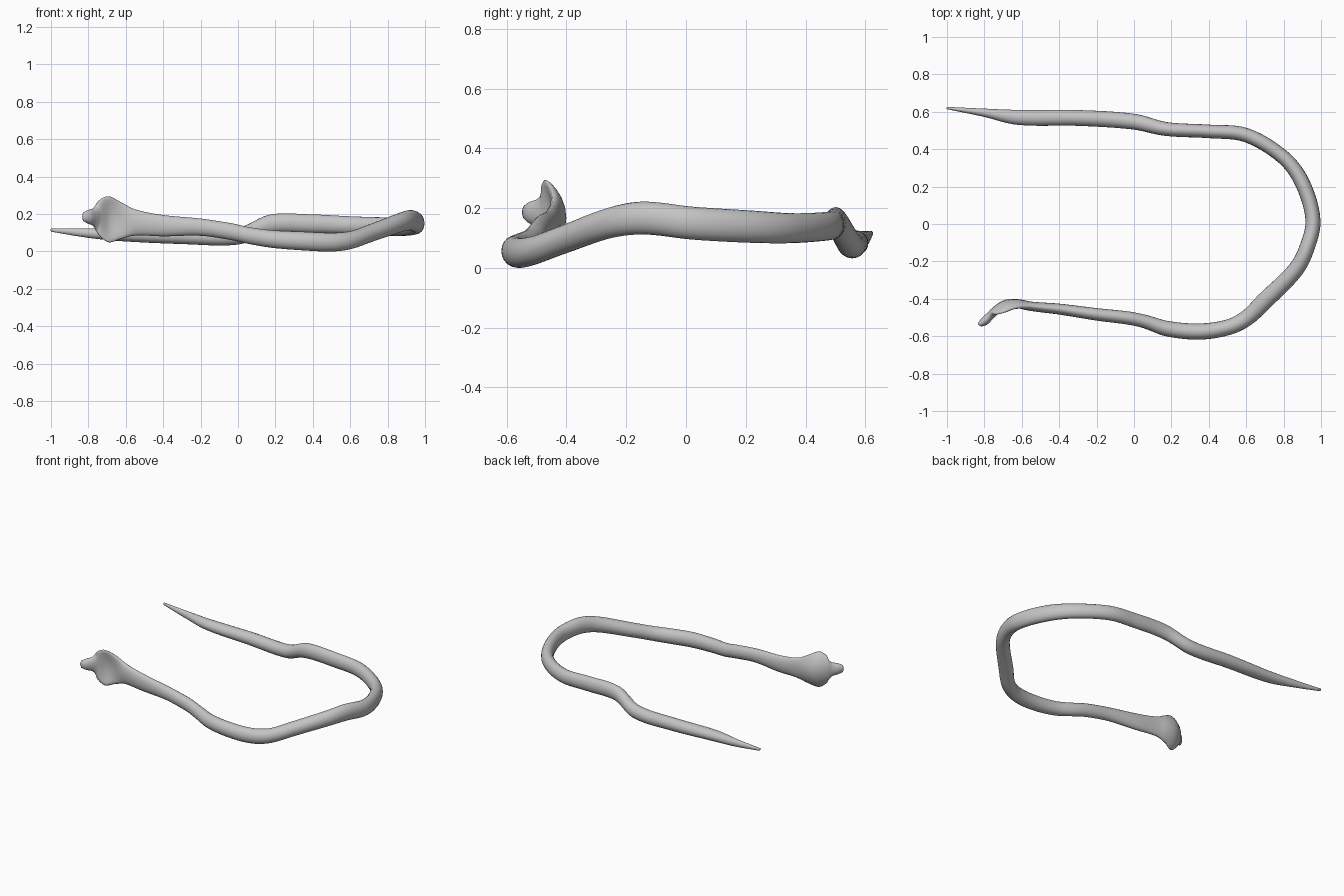
import bpy, bmesh, math
from mathutils import Vector

if "Cube" in bpy.data.objects:
    bpy.data.objects.remove(bpy.data.objects["Cube"])

SIDES, STEPS = 20, 6

# Stations from tail tip to snout: x, y, z, half width, half height
STATIONS = [
    (-1.0, .62, .115, .006, .009), (-.8, .595, .098, .022, .025),
    (-.62, .57, .090, .040, .035), (-.3, .567, .082, .042, .042),
    (0, .547, .082, .042, .045), (.17, .508, .147, .037, .050),
    (.4, .495, .148, .036, .050), (.6, .475, .140, .038, .048),
    (.8, .355, .133, .038, .050), (.9, .22, .138, .040, .054),
    (.957, .02, .150, .040, .055), (.92, -.14, .167, .041, .055),
    (.86, -.25, .152, .043, .052), (.7, -.41, .095, .046, .048),
    (.6, -.505, .060, .043, .048), (.5, -.553, .050, .042, .050),
    (.35, -.575, .056, .043, .050), (.18, -.56, .067, .041, .047),
    (.06, -.522, .085, .036, .045), (-.03, -.503, .105, .035, .045),
    (-.2, -.483, .130, .033, .046), (-.4, -.455, .138, .029, .057),
    (-.55, -.44, .155, .025, .070), (-.63, -.425, .166, .024, .100),
    (-.69, -.43, .172, .023, .123), (-.74, -.462, .180, .022, .096),
    (-.77, -.492, .184, .022, .050), (-.8, -.52, .185, .023, .037),
    (-.825, -.538, .186, .013, .024),
]


def smooth_path(rows):
    """Hermite curve through all stations, spaced by distance."""
    pts = [Vector(r) for r in rows]
    t = [0.0]
    for a, b in zip(pts, pts[1:]):
        t.append(t[-1] + (b - a).length)
    last = len(pts) - 1
    slopes = []
    for i in range(last + 1):
        a, b = max(i - 1, 0), min(i + 1, last)
        slopes.append((pts[b] - pts[a]) / (t[b] - t[a]))
    out = []
    for i in range(last):
        d = t[i + 1] - t[i]
        for k in range(STEPS):
            u = k / STEPS
            out.append(pts[i] * (2*u**3 - 3*u**2 + 1) + slopes[i] * d * (u**3 - 2*u**2 + u)
                       + pts[i + 1] * (3*u**2 - 2*u**3) + slopes[i + 1] * d * (u**3 - u**2))
    return out + [pts[-1]]


path = smooth_path(STATIONS)
bm = bmesh.new()
rings = []
for i, p in enumerate(path):
    d = path[min(i + 1, len(path) - 1)] - path[max(i - 1, 0)]
    side = Vector((d[1], -d[0], 0)).normalized()
    # The tall hood curls forward along its upper and lower edges
    curl = max(0, p[4] - .07) * .75 if p[0] < -.4 else 0
    ring = []
    for k in range(SIDES):
        a = math.tau * k / SIDES
        co = Vector(p[:3]) + side * p[3] * math.cos(a)
        co.z += p[4] * math.sin(a)
        co.y -= curl * math.sin(a) ** 2
        ring.append(bm.verts.new(co))
    rings.append(ring)

# Skin of the body
for a, b in zip(rings, rings[1:]):
    for k in range(SIDES):
        n = (k + 1) % SIDES
        bm.faces.new((a[k], a[n], b[n], b[k]))

# Rounded ends
for ring, q, x in ((rings[0], path[0], -.003), (rings[-1], path[-1], -.008)):
    tip = bm.verts.new((q[0] + x, q[1], q[2]))
    for k in range(SIDES):
        bm.faces.new((ring[k], ring[(k + 1) % SIDES], tip))
bmesh.ops.recalc_face_normals(bm, faces=bm.faces)
for f in bm.faces:
    f.smooth = True

mesh = bpy.data.meshes.new("snake_body")
bm.to_mesh(mesh)
bm.free()
grey = bpy.data.materials.new("plain grey")
grey.diffuse_color = (.55, .55, .55, 1)
grey.use_nodes = True
grey.node_tree.nodes["Principled BSDF"].inputs["Base Color"].default_value = grey.diffuse_color
mesh.materials.append(grey)
bpy.context.collection.objects.link(bpy.data.objects.new("snake_body", mesh))
